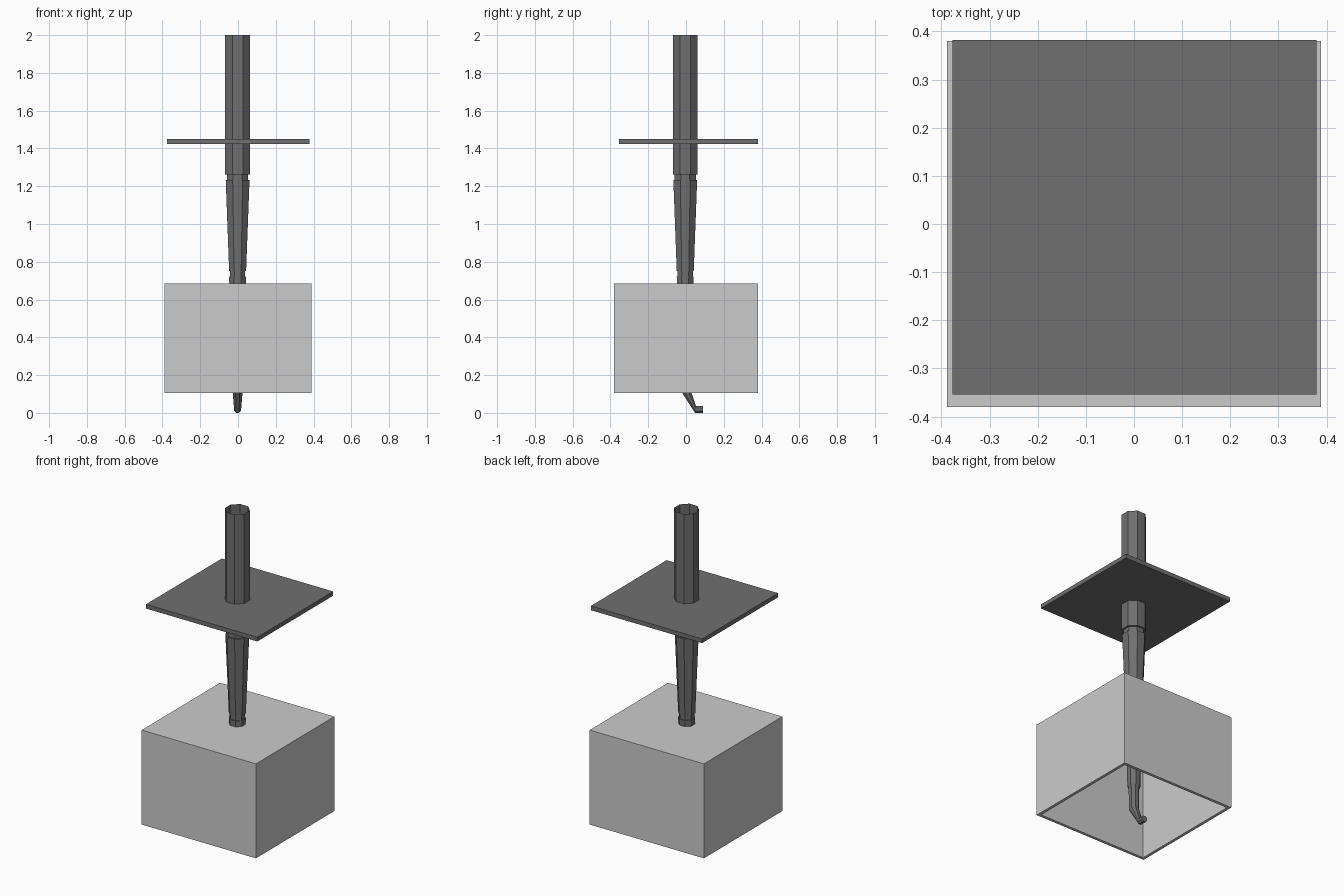
import bpy, bmesh, math
from mathutils import Matrix, Vector

if "Cube" in bpy.data.objects:
    bpy.data.objects.remove(bpy.data.objects["Cube"])

dark = bpy.data.materials.new("dark_grey")
dark.diffuse_color = (0.16, 0.16, 0.16, 1)
dark.use_nodes = True
dark.node_tree.nodes["Principled BSDF"].inputs["Base Color"].default_value = dark.diffuse_color


def finish(name, bm, mat=None):
    bmesh.ops.recalc_face_normals(bm, faces=bm.faces)
    mesh = bpy.data.meshes.new(name)
    bm.to_mesh(mesh)
    bm.free()
    obj = bpy.data.objects.new(name, mesh)
    bpy.context.collection.objects.link(obj)
    if mat:
        mesh.materials.append(mat)
    return obj


def box(bm, lo, hi):
    lo, hi = Vector(lo), Vector(hi)
    m = Matrix.Translation((lo + hi) / 2) @ Matrix.Diagonal((*(hi - lo), 1))
    return bmesh.ops.create_cube(bm, size=1, matrix=m)["verts"]


def loft(name, rings, mat, sides=8):
    """Octagonal rings (y, z, flat radius, tilt in degrees), first end left open."""
    bm = bmesh.new()
    prev = None
    for y, z, r, tilt in rings:
        R = r / math.cos(math.pi / sides)
        m = Matrix.Translation((-0.002, y, z)) @ Matrix.Rotation(math.radians(tilt), 4, 'X')
        ring = []
        for i in range(sides):
            a = 2 * math.pi * (i + 0.5) / sides
            ring.append(bm.verts.new(m @ Vector((R * math.cos(a), R * math.sin(a), 0))))
        if prev:
            for i in range(sides):
                j = (i + 1) % sides
                bm.faces.new((prev[i], prev[j], ring[j], ring[i]))
        prev = ring
    bm.faces.new(prev)
    return finish(name, bm, mat)


# Hollow box, open at the bottom
bm = bmesh.new()
box(bm, (-0.388, -0.38, 0.105), (0.388, 0.38, 0.685))
bm.faces.ensure_lookup_table()
bottom = min(bm.faces, key=lambda f: f.calc_center_median().z)
bmesh.ops.inset_region(bm, faces=[bottom], thickness=0.025)
inner = bmesh.ops.extrude_discrete_faces(bm, faces=[bottom])["faces"][0]
bmesh.ops.translate(bm, verts=inner.verts, vec=(0, 0, 0.555))
finish("hollow_box", bm)

# Thin square plate
bm = bmesh.new()
box(bm, (-0.377, -0.354, 1.424), (0.379, 0.382, 1.45))
finish("square_plate", bm, dark)

# Stepped, tapering octagonal pole with the hook at its foot
Y = -0.004
loft("hooked_pole", [
    (Y, 2.0, 0.066, 0), (Y, 1.263, 0.066, 0),
    (Y, 1.263, 0.056, 0), (Y, 1.233, 0.056, 0),
    (Y, 1.233, 0.063, 0), (Y, 0.752, 0.045, 0),
    (Y, 0.752, 0.040, 0), (Y, 0.722, 0.040, 0),
    (Y, 0.722, 0.045, 0), (Y, 0.27, 0.035, 0),
    (Y, 0.25, 0.028, 0), (-0.002, 0.12, 0.027, 0),
    (0.05, 0.018, 0.018, 82), (0.09, 0.018, 0.018, 90),
], dark)
